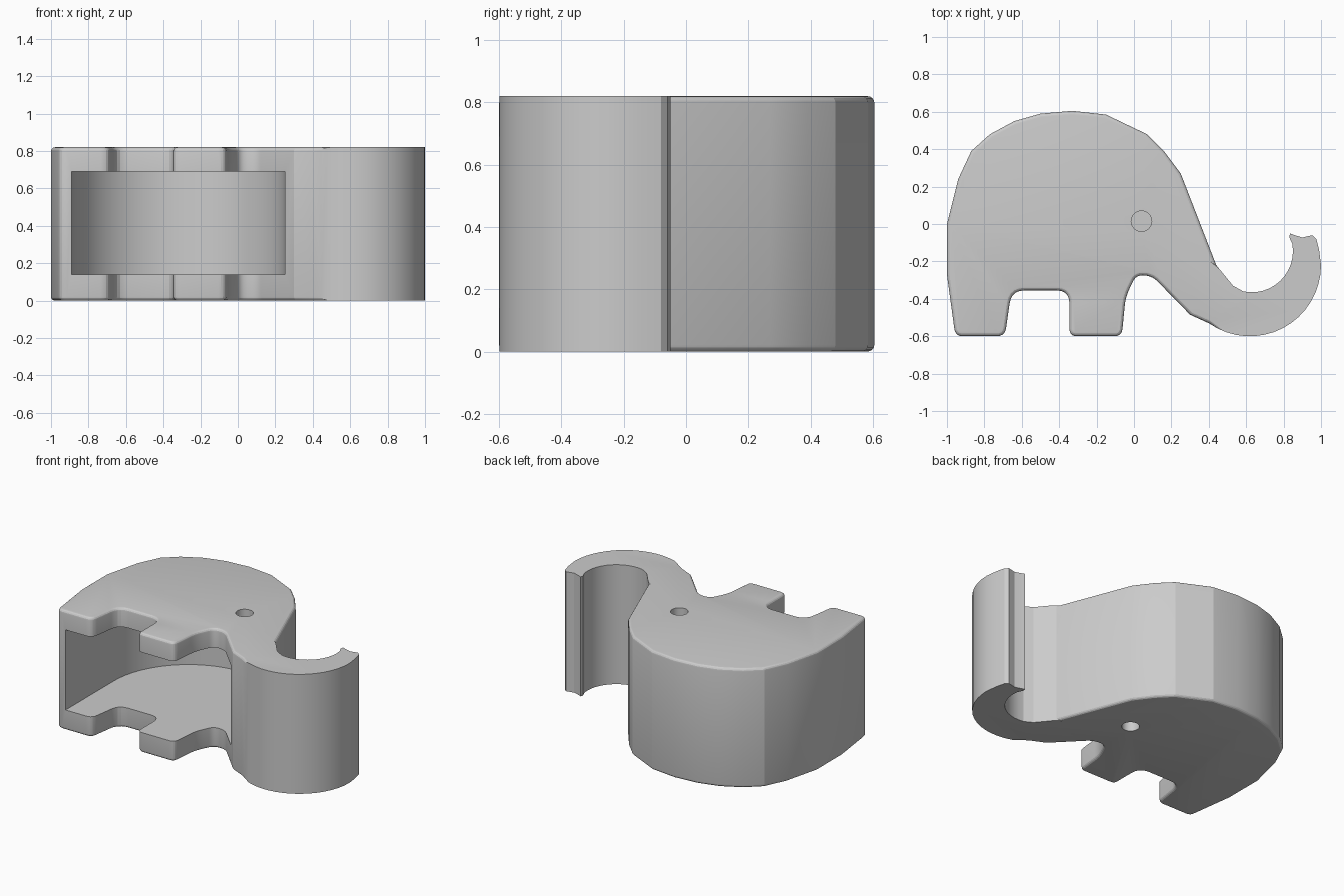
import bpy
import bmesh
from math import cos, sin, radians
from mathutils import Vector

cube = bpy.data.objects.get("Cube")
if cube:
    bpy.data.objects.remove(cube, do_unlink=True)

HEIGHT = 0.82

grey = bpy.data.materials.new("plain grey")
grey.use_nodes = True
grey.diffuse_color = (0.6, 0.6, 0.6, 1)
grey.node_tree.nodes["Principled BSDF"].inputs["Base Color"].default_value = (0.6, 0.6, 0.6, 1)


def arc(cx, cy, radius, start, end, steps):
    """Points along a circular arc, angles in degrees."""
    angles = [radians(start + (end - start) * i / steps) for i in range(steps + 1)]
    return [(cx + radius * cos(a), cy + radius * sin(a)) for a in angles]


def round_corners(corners, steps=5):
    """Round each inner corner (x, y, reach) of an open path."""
    path = [corners[0][:2]]
    for before, here, after in zip(corners, corners[1:], corners[2:]):
        p, reach = Vector(here[:2]), here[2]
        a = p + (Vector(before[:2]) - p).normalized() * reach
        b = p + (Vector(after[:2]) - p).normalized() * reach
        for i in range(steps + 1):
            t = i / steps
            path.append(tuple(a.lerp(p, t).lerp(p.lerp(b, t), t)))
    path.append(corners[-1][:2])
    return path


def prism(name, outline, bottom, top):
    """Closed solid with the outline as its bottom and top caps."""
    bm = bmesh.new()
    low = [bm.verts.new((x, y, bottom)) for x, y in outline]
    high = [bm.verts.new((x, y, top)) for x, y in outline]
    bm.faces.new(low)
    bm.faces.new(high)
    for i in range(len(outline)):
        bm.faces.new((low[i - 1], low[i], high[i], high[i - 1]))
    bmesh.ops.recalc_face_normals(bm, faces=bm.faces[:])
    mesh = bpy.data.meshes.new(name)
    bm.to_mesh(mesh)
    bm.free()
    mesh.materials.append(grey)
    obj = bpy.data.objects.new(name, mesh)
    bpy.context.collection.objects.link(obj)
    return obj


def cut(target, cutter):
    """Subtract a cutter from the target, then drop the cutter."""
    cutter.hide_render = True
    mod = target.modifiers.new("cut", 'BOOLEAN')
    mod.operation = 'DIFFERENCE'
    mod.solver = 'EXACT'
    mod.object = cutter
    bpy.context.view_layer.objects.active = target
    bpy.ops.object.modifier_apply(modifier=mod.name)
    bpy.data.objects.remove(cutter, do_unlink=True)


def on_body_rim(vert):
    """True on the outer rim of the body, away from trunk and eye."""
    co = vert.co
    on_cap = min(abs(co.z), abs(co.z - HEIGHT)) < 0.001
    from_eye = (co.xy - Vector(EYE)).length
    return on_cap and co.x < 0.45 and from_eye > 0.1


# Faceted back and forehead
back = [(-1, -0.27), (-1, 0), (-0.94, 0.24), (-0.87, 0.39), (-0.77, 0.48),
        (-0.64, 0.55), (-0.5, 0.59), (-0.33, 0.605), (-0.15, 0.585),
        (0.07, 0.48), (0.16, 0.39), (0.25, 0.27), (0.44, -0.22), (0.53, -0.33)]

# Curled trunk with a notched tip
trunk_inside = arc(0.63, -0.145, 0.22, -102, 10, 12)
trunk_tip = [(0.83, -0.07), (0.835, -0.05), (0.86, -0.06), (0.9, -0.072),
             (0.93, -0.065), (0.955, -0.06), (0.975, -0.08), (0.99, -0.14)]
trunk_outside = arc(0.62, -0.22, 0.38, 0, -125, 16)

# Chin, two legs and the gap between them
legs = round_corners([
    (0.3, -0.485, 0), (0.095, -0.275, 0.045), (0.01, -0.275, 0.035),
    (-0.045, -0.39, 0.05), (-0.065, -0.6, 0.04), (-0.345, -0.6, 0.04),
    (-0.345, -0.355, 0.07), (-0.655, -0.355, 0.07), (-0.69, -0.6, 0.045),
    (-0.955, -0.6, 0.04), (-1, -0.27, 0)])[:-1]

body = prism("elephant_body", back + trunk_inside + trunk_tip + trunk_outside + legs,
             0, HEIGHT)

# Arched compartment open between the feet
arch = arc(-0.32, -0.08, 0.57, 0, 180, 32)
cut(body, prism("cavity_cutter", [(-0.89, -0.8), (0.25, -0.8)] + arch, 0.14, 0.69))

# Eye recess on each side
EYE = (0.04, 0.015)
eye_circle = arc(*EYE, 0.055, 0, 345, 23)
for middle in (0, HEIGHT):
    cut(body, prism("eye_cutter", eye_circle, middle - 0.1, middle + 0.1))

# Softened rims around the body
bm = bmesh.new()
bm.from_mesh(body.data)
rims = [e for e in bm.edges
        if all(on_body_rim(v) for v in e.verts) and e.calc_face_angle(0) > 0.5]
bmesh.ops.bevel(bm, geom=rims, offset=0.022, offset_type='OFFSET', segments=4,
                profile=0.5, affect='EDGES', clamp_overlap=False)
bm.to_mesh(body.data)
bm.free()

bpy.ops.object.select_all(action='DESELECT')
body.select_set(True)
bpy.context.view_layer.objects.active = body
bpy.ops.object.shade_smooth_by_angle(angle=radians(16))
